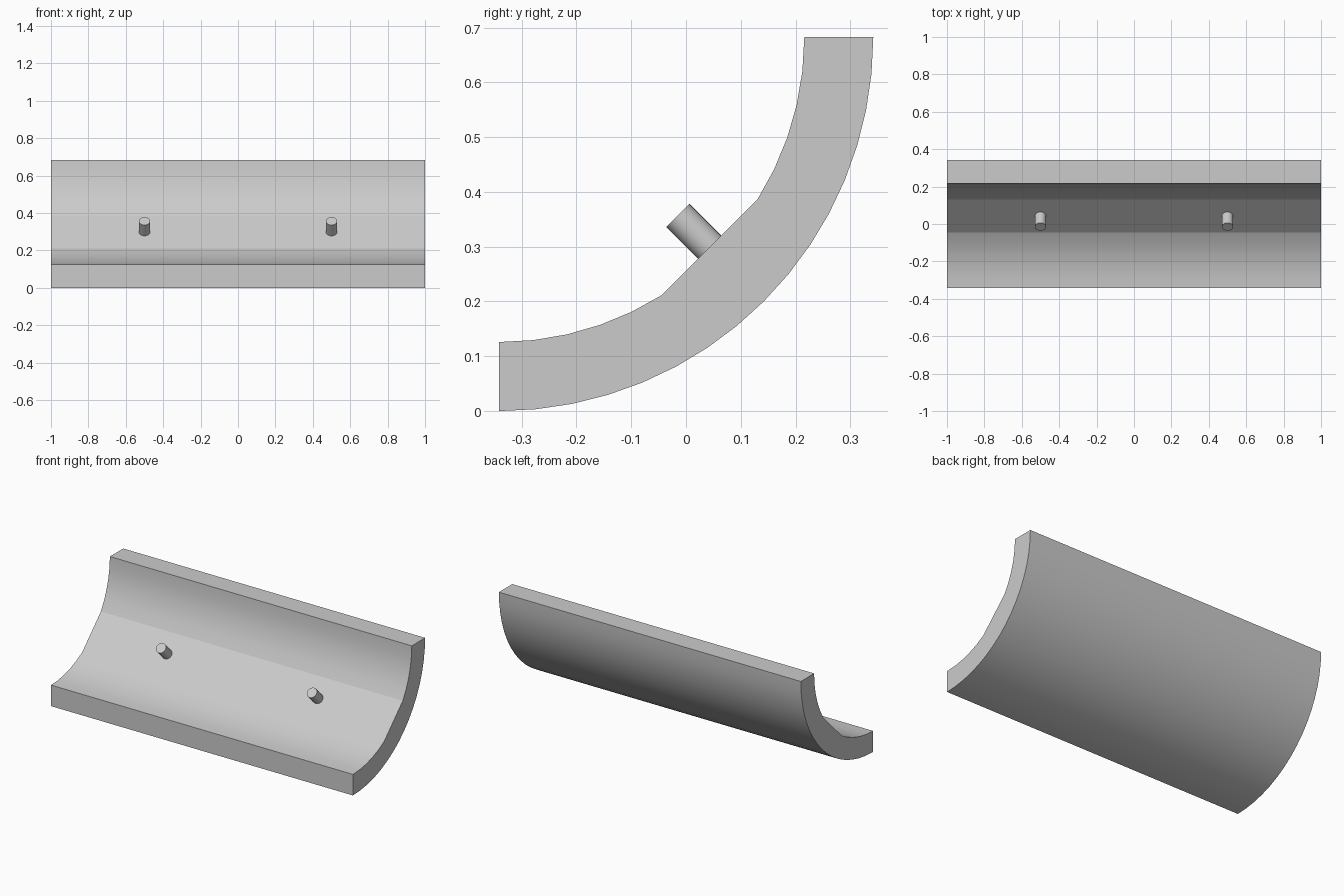
import bpy
import bmesh
from math import sin, cos, pi, radians
from mathutils import Matrix, Vector

cube = bpy.data.objects.get("Cube")
if cube:
    bpy.data.objects.remove(cube)

grey = bpy.data.materials.new("plain grey")
grey.use_nodes = True
colour = (0.6, 0.6, 0.6, 1)
grey.diffuse_color = colour
grey.node_tree.nodes["Principled BSDF"].inputs["Base Color"].default_value = colour

CENTRE = Vector((0, -0.341, 0.683))
OUTER, INNER = 0.683, 0.557


def finish(bm, name, angle):
    """Turn a bmesh into a grey object, smooth below the given edge angle."""
    bmesh.ops.recalc_face_normals(bm, faces=bm.faces)
    mesh = bpy.data.meshes.new(name)
    bm.to_mesh(mesh)
    bm.free()
    mesh.materials.append(grey)
    obj = bpy.data.objects.new(name, mesh)
    bpy.context.collection.objects.link(obj)
    bpy.ops.object.select_all(action="DESELECT")
    obj.select_set(True)
    bpy.context.view_layer.objects.active = obj
    bpy.ops.object.shade_smooth_by_angle(angle=radians(angle))
    return obj


def arc(radius, steps, indices):
    """Points on a quarter circle, from its lowest point to its back."""
    angles = [i / steps * pi / 2 for i in indices]
    return [CENTRE + Vector((-1, radius * sin(a), -radius * cos(a))) for a in angles]


# Curved trough: quarter ring with a flat strip in the middle of the inside
outline = arc(OUTER, 16, range(17))
outline += reversed(arc(INNER, 14, [i for i in range(15) if i <= 5 or i >= 9]))
bm = bmesh.new()
end = bm.faces.new([bm.verts.new(p) for p in outline])
copy = bmesh.ops.extrude_face_region(bm, geom=[end], use_keep_orig=True)["geom"]
bmesh.ops.translate(bm, vec=(2, 0, 0),
                    verts=[v for v in copy if isinstance(v, bmesh.types.BMVert)])
finish(bm, "curved_trough", 10)

# Two pegs standing square on the flat strip
for side, x in (("left", 0.5), ("right", -0.5)):
    bm = bmesh.new()
    bmesh.ops.create_cone(bm, cap_ends=True, segments=32, radius1=0.03,
                          radius2=0.03, depth=0.1)
    turn = Matrix.Rotation(radians(45), 4, "X")
    place = Matrix.Translation((x, 0.0204, 0.3216))
    bm.transform(place @ turn)
    finish(bm, side + "_peg", 30)
